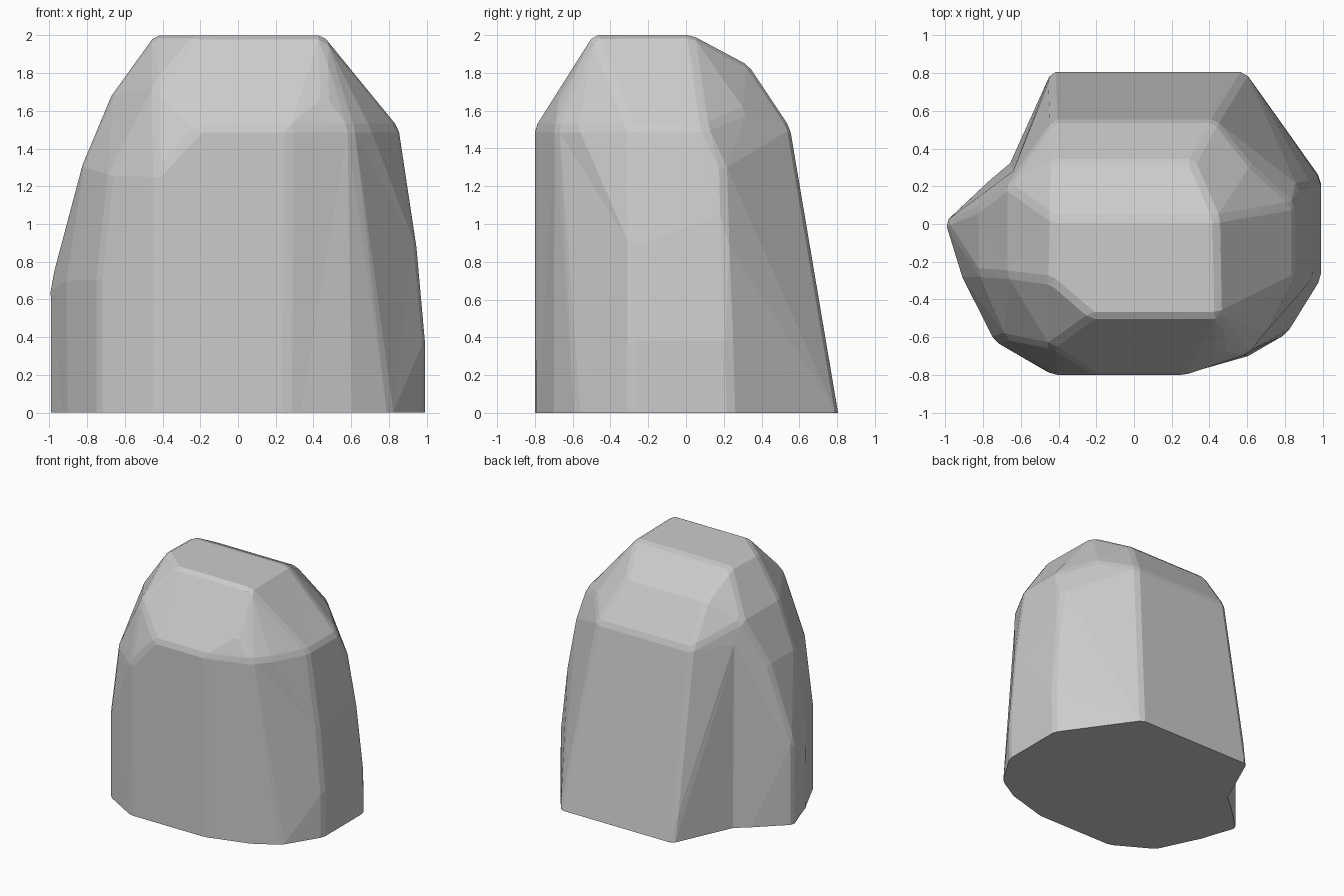
import bpy, bmesh, math

if "Cube" in bpy.data.objects:
    bpy.data.objects.remove(bpy.data.objects["Cube"])


def hull_part(name, levels):
    """Convex block through corner points given per height, extended below the ground."""
    bm = bmesh.new()
    for z, corners in levels:
        for x, y in corners:
            bm.verts.new((x, y, z))
            if z == 0:
                bm.verts.new((x, y, -0.3))
    bmesh.ops.convex_hull(bm, input=bm.verts[:])
    bmesh.ops.delete(bm, geom=[v for v in bm.verts if not v.link_faces], context='VERTS')
    bmesh.ops.recalc_face_normals(bm, faces=bm.faces[:])
    mesh = bpy.data.meshes.new(name)
    bm.to_mesh(mesh)
    bm.free()
    ob = bpy.data.objects.new(name, mesh)
    bpy.context.collection.objects.link(ob)
    return ob


# Main boulder body
body = hull_part("boulder", [
    (0.00, [(-.44, .805), (.59, .805), (.99, .25), (.99, -.29), (.81, -.58), (.61, -.70),
            (.26, -.80), (-.43, -.80), (-.74, -.62), (-.66, .33)]),
    (0.38, [(.99, .23), (.99, -.29)]),
    (0.70, [(-.74, -.62)]),
    (0.88, [(.945, .21), (.945, -.29)]),
    (1.26, [(-.43, -.80), (-.68, -.60)]),
    (1.30, [(.875, .20)]),
    (1.51, [(-.20, -.80), (.27, -.80), (.60, -.69), (.70, -.57), (.85, -.29), (.85, .10),
            (-.43, .55), (.43, .55), (-.64, .28)]),
    (1.60, [(.62, .31)]),
    (1.68, [(-.67, .20), (-.67, -.27), (.46, -.67)]),
    (1.73, [(-.44, -.65)]),
    (1.84, [(-.42, .33), (.31, .33)]),
    (2.00, [(-.43, .03), (.44, .03), (.45, -.49), (-.22, -.49), (-.44, -.30)]),
])

# Ridge lobe on the left side, leaving the crease at the back
lobe = hull_part("left_ridge", [
    (0.00, [(-1.0, .01), (-.90, -.28), (-.74, -.62), (-.66, .33), (-.30, .0)]),
    (0.65, [(-1.0, .01)]),
    (0.70, [(-.91, -.28), (-.74, -.62)]),
    (1.26, [(-.68, -.60)]),
    (1.31, [(-.825, -.26), (-.825, .08)]),
    (1.51, [(-.64, .28)]),
    (1.68, [(-.67, .20), (-.67, -.27), (-.30, .0)]),
])
lobe.hide_render = True

# Merge both into one rock
mod = body.modifiers.new("merge", 'BOOLEAN')
mod.operation = 'UNION'
mod.solver = 'EXACT'
mod.object = lobe
bpy.context.view_layer.objects.active = body
body.select_set(True)
bpy.ops.object.modifier_apply(modifier=mod.name)
bpy.data.objects.remove(lobe)

# Clean up, soften the convex edges, then cut flat at the ground
bm = bmesh.new()
bm.from_mesh(body.data)
bmesh.ops.remove_doubles(bm, verts=bm.verts[:], dist=0.02)
bmesh.ops.dissolve_limit(bm, angle_limit=math.radians(5), verts=bm.verts[:], edges=bm.edges[:])
bmesh.ops.recalc_face_normals(bm, faces=bm.faces[:])
sharp = [e for e in bm.edges if max(v.co.z for v in e.verts) > -0.2
         and e.is_manifold and e.calc_face_angle_signed(0) > math.radians(14)]
bmesh.ops.bevel(bm, geom=sharp, offset=0.025, offset_type='OFFSET', segments=1,
                profile=0.5, affect='EDGES', clamp_overlap=True)
bmesh.ops.triangulate(bm, faces=bm.faces[:])
cut = bmesh.ops.bisect_plane(bm, geom=bm.verts[:] + bm.edges[:] + bm.faces[:],
                             plane_co=(0, 0, 0), plane_no=(0, 0, -1), clear_outer=True)
rim = [g for g in cut["geom_cut"] if isinstance(g, bmesh.types.BMEdge)]
bmesh.ops.contextual_create(bm, geom=rim)
bmesh.ops.recalc_face_normals(bm, faces=bm.faces[:])
bm.to_mesh(body.data)
bm.free()
